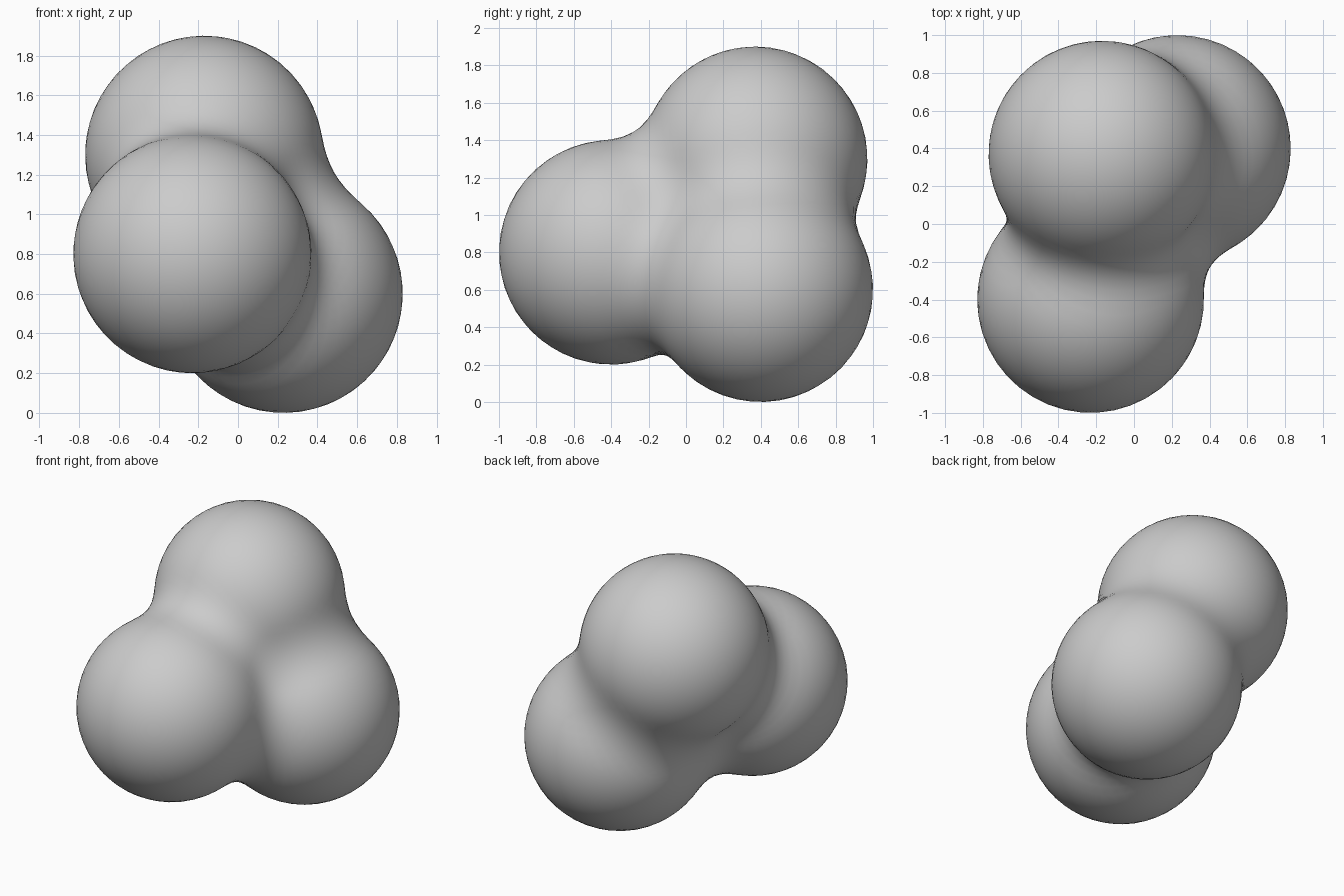
import bpy, bmesh
from mathutils import Vector

if "Cube" in bpy.data.objects:
    bpy.data.objects.remove(bpy.data.objects["Cube"])

# Three equal balls that melt together
CENTRES = [Vector((-0.23, -0.40, 0.80)),
           Vector((-0.17, 0.37, 1.30)),
           Vector((0.23, 0.40, 0.60))]
RADIUS = 0.60
LEVEL = 0.133                                   # surface level of the blend field
REACH2 = RADIUS ** 2 / (1 - LEVEL ** (1 / 3))   # squared reach of each ball


def field(p):
    return sum(max(0.0, 1 - (p - c).length_squared / REACH2) ** 3 for c in CENTRES)


def surface_point(origin, direction):
    lo, hi = 0.0, 2.0
    for _ in range(24):
        mid = (lo + hi) / 2
        if field(origin + direction * mid) > LEVEL:
            lo = mid
        else:
            hi = mid
    return origin + direction * lo


# Blended body: a sphere pushed out from the middle onto the blend surface
middle = sum(CENTRES, Vector()) / 3
bm = bmesh.new()
bmesh.ops.create_icosphere(bm, subdivisions=5, radius=1)
for v in bm.verts:
    v.co = surface_point(middle, v.co.normalized())
# Even out the mesh, then put it back on the surface
for _ in range(3):
    bmesh.ops.smooth_vert(bm, verts=bm.verts, factor=0.5,
                          use_axis_x=True, use_axis_y=True, use_axis_z=True)
for v in bm.verts:
    v.co = surface_point(middle, (v.co - middle).normalized())
for f in bm.faces:
    f.smooth = True

mesh = bpy.data.meshes.new("blended_balls")
bm.to_mesh(mesh)
bm.free()
body = bpy.data.objects.new("blended_balls", mesh)
bpy.context.collection.objects.link(body)
